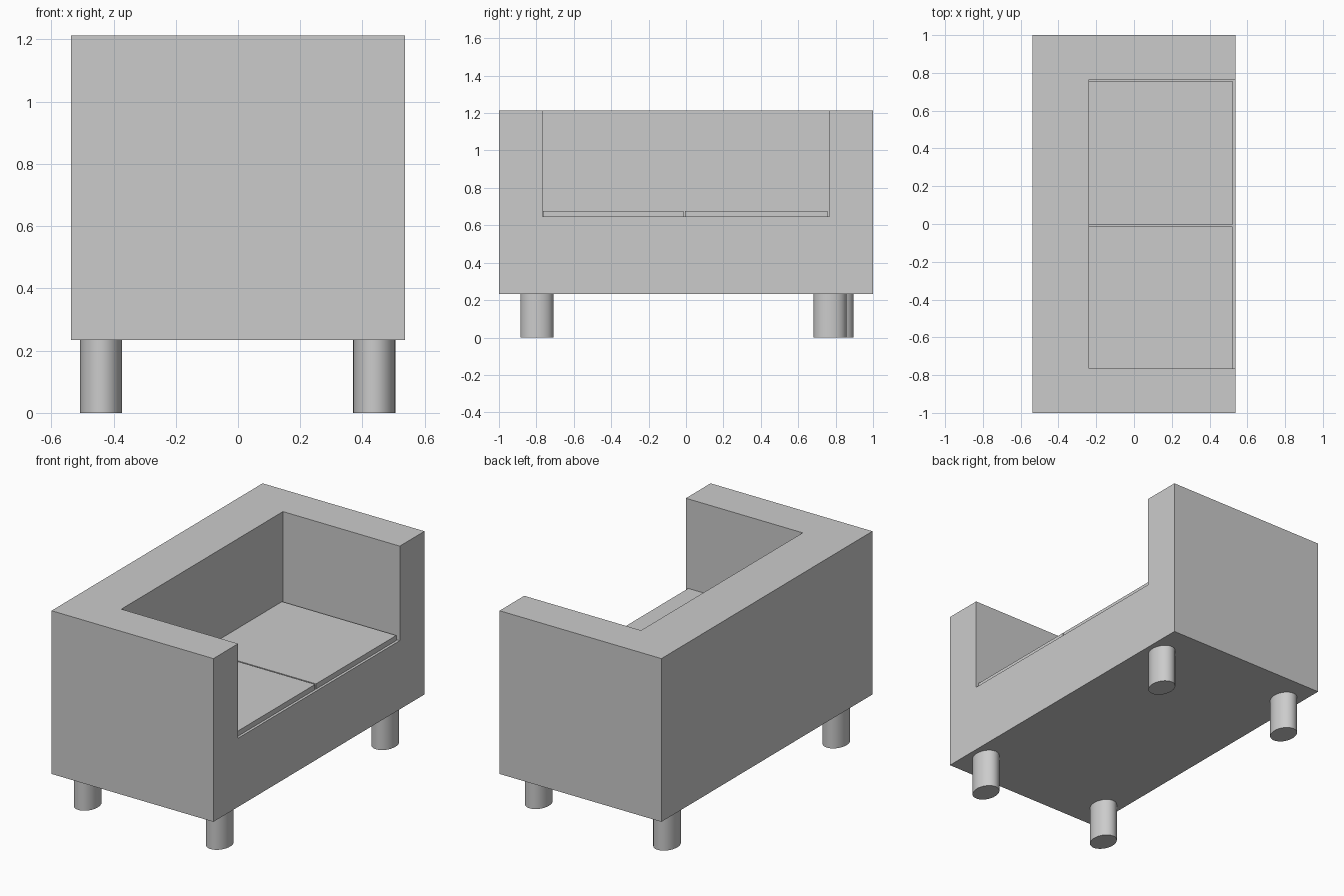
import bpy

if "Cube" in bpy.data.objects:
    bpy.data.objects.remove(bpy.data.objects["Cube"])

BODY_BOTTOM, BODY_TOP = 0.234, 1.213
SEAT_Z, CUSHION_TOP = 0.646, 0.677
HALF_DEPTH = 0.537


def box(name, lo, hi):
    """Axis-aligned box between two corners."""
    center = [(a + b) / 2 for a, b in zip(lo, hi)]
    bpy.ops.mesh.primitive_cube_add(size=1, location=center)
    ob = bpy.context.object
    ob.name = name
    ob.scale = [b - a for a, b in zip(lo, hi)]
    bpy.ops.object.transform_apply(location=False, rotation=False, scale=True)
    return ob


def leg(name, x, y):
    """Slightly oval upright leg."""
    bpy.ops.mesh.primitive_cylinder_add(vertices=32, radius=1, depth=BODY_BOTTOM,
                                        location=(x, y, BODY_BOTTOM / 2))
    ob = bpy.context.object
    ob.name = name
    ob.scale = (0.068, 0.088, 1)
    bpy.ops.object.transform_apply(location=False, rotation=False, scale=True)
    bpy.ops.object.shade_smooth_by_angle()


# Frame: solid block with the seat space cut out, leaving back and arms
frame = box("sofa_frame", (-HALF_DEPTH, -1, BODY_BOTTOM), (HALF_DEPTH, 1, BODY_TOP))
cutter = box("seat_space_cutter", (-0.238, -0.766, SEAT_Z), (0.8, 0.766, 1.5))
cutter.hide_render = True
cut = frame.modifiers.new("seat_space", 'BOOLEAN')
cut.operation = 'DIFFERENCE'
cut.solver = 'EXACT'
cut.object = cutter
bpy.context.view_layer.objects.active = frame
bpy.ops.object.modifier_apply(modifier=cut.name)
bpy.data.objects.remove(cutter)

# Two thin seat cushions with a narrow gap
for name, y0, y1 in (("left_cushion", -0.765, -0.013), ("right_cushion", -0.005, 0.756)):
    box(name, (-0.237, y0, SEAT_Z), (0.521, y1, CUSHION_TOP))

# Four legs
for name, x, y in (("front_left_leg", 0.438, -0.797), ("front_right_leg", 0.438, 0.77),
                   ("back_left_leg", -0.44, -0.797), ("back_right_leg", -0.44, 0.808)):
    leg(name, x, y)
